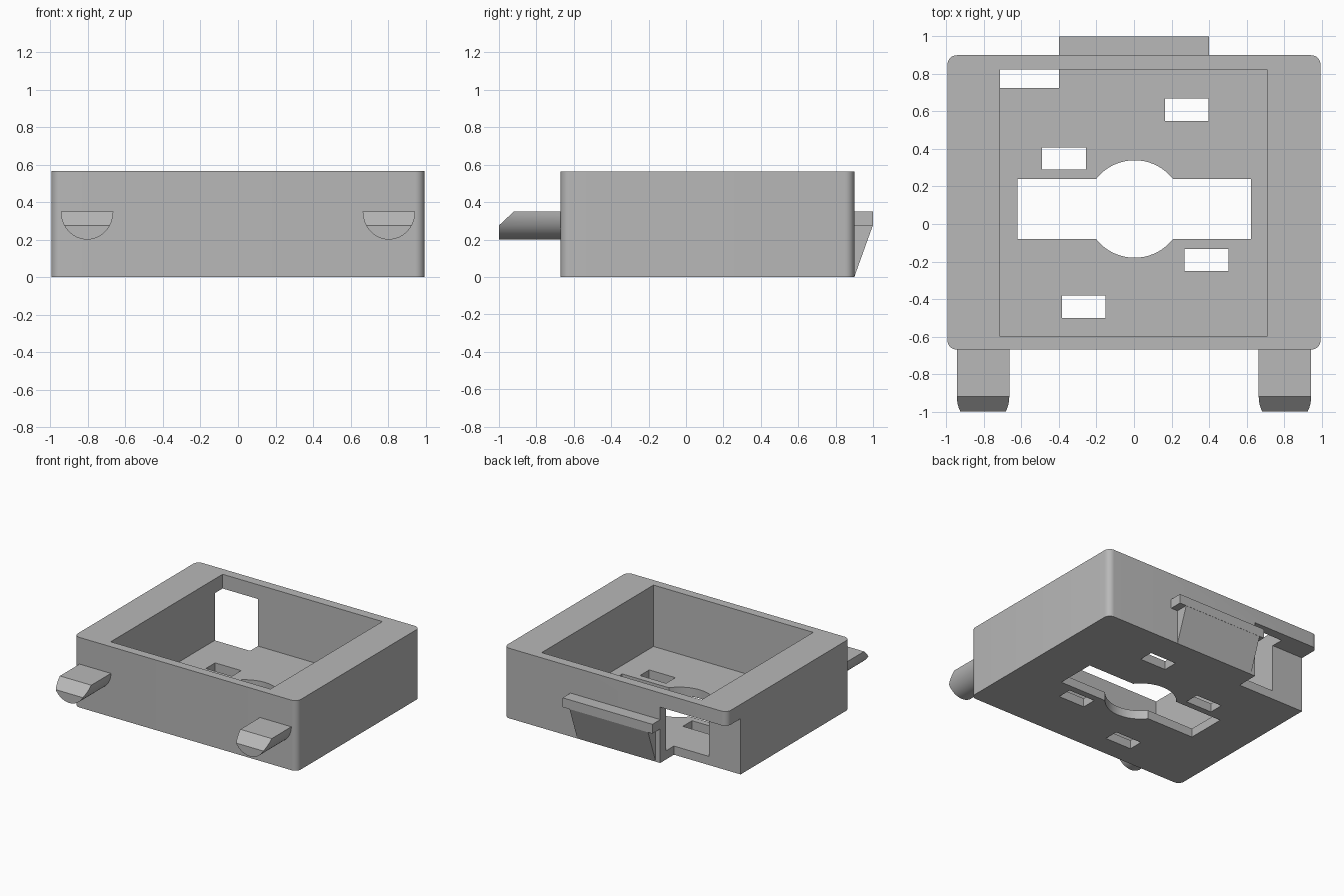
import bpy, bmesh, math

if "Cube" in bpy.data.objects:
    bpy.data.objects.remove(bpy.data.objects["Cube"], do_unlink=True)

grey = bpy.data.materials.new("plain grey")
grey.use_nodes = True
colour = (0.48, 0.48, 0.48, 1)
grey.diffuse_color = colour
grey.node_tree.nodes["Principled BSDF"].inputs["Base Color"].default_value = colour


def finish(name, bm):
    bmesh.ops.recalc_face_normals(bm, faces=bm.faces)
    mesh = bpy.data.meshes.new(name)
    bm.to_mesh(mesh)
    bm.free()
    mesh.materials.append(grey)
    obj = bpy.data.objects.new(name, mesh)
    bpy.context.collection.objects.link(obj)
    return obj


def prism(name, points, offset):
    """Extrude a closed 3D outline along an offset."""
    bm = bmesh.new()
    face = bm.faces.new([bm.verts.new(p) for p in points])
    result = bmesh.ops.extrude_face_region(bm, geom=[face])
    verts = [g for g in result["geom"] if isinstance(g, bmesh.types.BMVert)]
    bmesh.ops.translate(bm, verts=verts, vec=offset)
    return finish(name, bm)


def box(name, x0, x1, y0, y1, z0, z1):
    outline = [(x0, y0, z0), (x1, y0, z0), (x1, y1, z0), (x0, y1, z0)]
    return prism(name, outline, (0, 0, z1 - z0))


def cut(target, cutter):
    cutter.hide_render = True
    mod = target.modifiers.new("cut", "BOOLEAN")
    mod.operation = "DIFFERENCE"
    mod.solver = "EXACT"
    mod.object = cutter
    bpy.context.view_layer.objects.active = target
    bpy.ops.object.modifier_apply(modifier=mod.name)
    bpy.data.objects.remove(cutter, do_unlink=True)


def smooth(obj):
    bpy.ops.object.select_all(action="DESELECT")
    obj.select_set(True)
    bpy.context.view_layer.objects.active = obj
    bpy.ops.object.shade_smooth_by_angle(angle=math.radians(30))


# Housing with rounded upright corners
WIDE, FRONT, BACK, TALL, FLOOR = 0.995, -0.67, 0.9, 0.565, 0.07
housing = box("housing", -WIDE, WIDE, FRONT, BACK, 0, TALL)
bm = bmesh.new()
bm.from_mesh(housing.data)
upright = [e for e in bm.edges if abs(e.verts[0].co.z - e.verts[1].co.z) > 0.1]
bmesh.ops.bevel(bm, geom=upright, offset=0.05, segments=8, profile=0.5, affect="EDGES")
bm.to_mesh(housing.data)
bm.free()

# Open cavity
cut(housing, box("cavity", -0.715, 0.71, -0.6, 0.825, FLOOR, 1))

# Recess under the rim at the back, opening into the cavity
cut(housing, box("recess", -1.1, -0.4, 0.725, 1.1, -0.1, 0.45))

# Central floor opening: a slot with a round hole
cut(housing, box("slot", -0.62, 0.625, -0.08, 0.24, -0.1, 0.2))
ring = [(0.003 + 0.26 * math.cos(a * math.tau / 64),
         0.08 + 0.26 * math.sin(a * math.tau / 64), -0.1) for a in range(64)]
cut(housing, prism("round_hole", ring, (0, 0, 0.3)))

# Four small floor windows
for x, y in [(-0.49, 0.29), (0.165, 0.55), (0.27, -0.25), (-0.385, -0.5)]:
    cut(housing, box("window", x, x + 0.233, y, y + 0.118, -0.1, 0.2))
smooth(housing)

# Half-round pegs with a sloped tip
for side, x in [("left", 0.805), ("right", -0.805)]:
    half = [(x + 0.14 * math.cos(math.pi * i / 24), -1.0,
             0.35 - 0.15 * math.sin(math.pi * i / 24)) for i in range(25)]
    peg = prism(side + "_peg", half, (0, 1.0 + FRONT + 0.01, 0))
    tip = [(x - 0.3, -0.92, 0.35), (x - 0.3, -1.01, 0.266),
           (x - 0.3, -1.01, 0.5), (x - 0.3, -0.92, 0.5)]
    cut(peg, prism("tip_cutter", tip, (0.6, 0, 0)))
    smooth(peg)

# Latch on the back: a ledge over a sloped ramp
box("latch_ledge", -0.4, 0.4, BACK - 0.01, 1.0, 0.275, 0.35)
ramp = [(-0.36, BACK - 0.01, 0), (-0.36, BACK, 0),
        (-0.36, 0.999, 0.276), (-0.36, BACK - 0.01, 0.276)]
prism("latch_ramp", ramp, (0.7, 0, 0))
